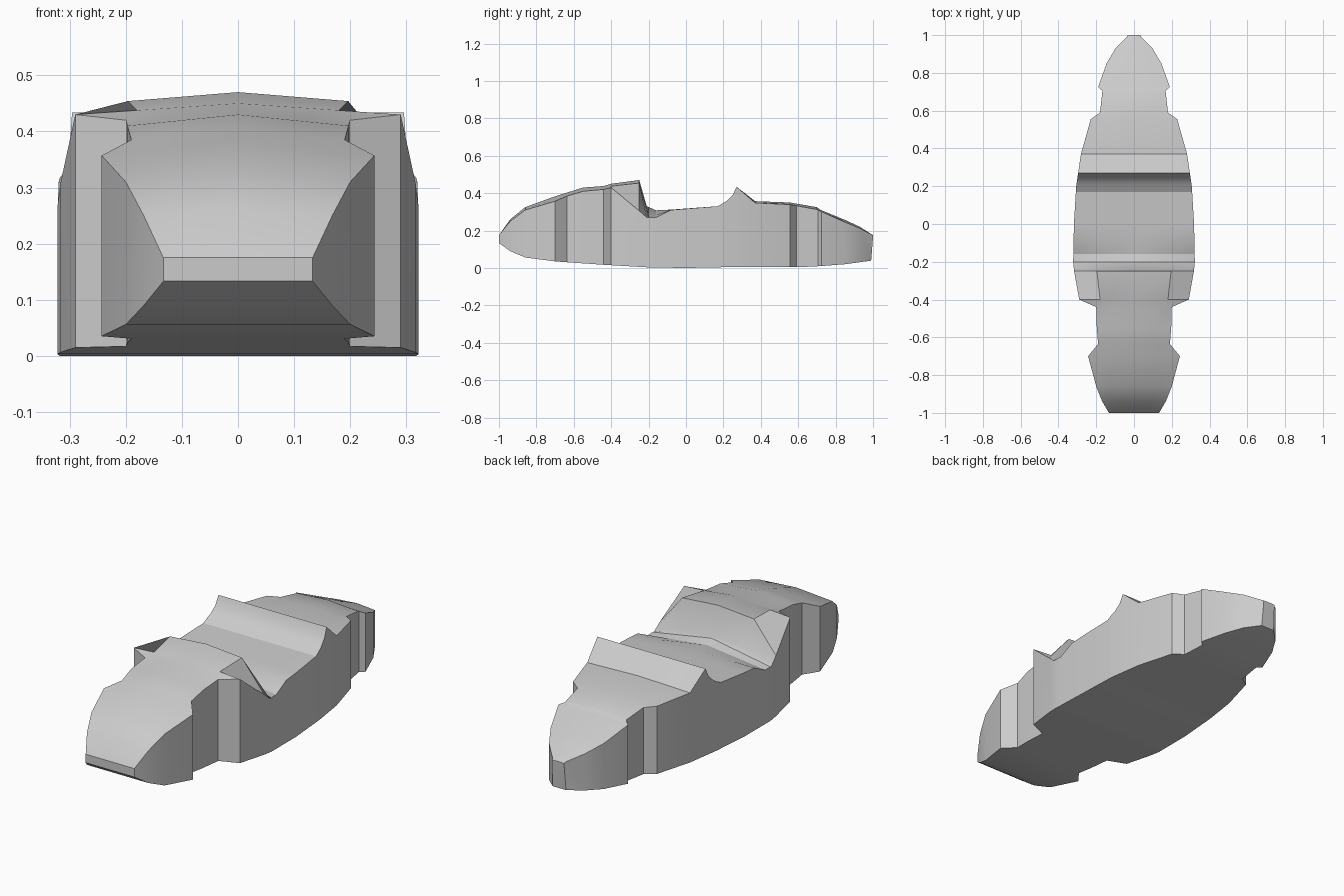
import bpy, bmesh

if "Cube" in bpy.data.objects:
    bpy.data.objects.remove(bpy.data.objects["Cube"])

# Outline curves along the length: (y, value)
HALF_WIDTH = [(-1, .133), (-.94, .168), (-.86, .2), (-.7, .243), (-.635, .19), (-.55, .197),
              (-.44, .2), (-.4, .29), (-.25, .317), (-.2, .322), (0, .318), (.2, .306),
              (.37, .281), (.555, .229), (.59, .18), (.705, .167), (.725, .19),
              (.85, .145), (.93, .098), (.99, .037), (1, .033)]
BOTTOM = [(-1, .133), (-.94, .09), (-.86, .056), (-.7, .035), (-.44, .017), (-.2, .003),
          (0, 0), (.2, .004), (.6, .004), (.72, .01), (.85, .02), (.99, .039), (1, .165)]
TOP_EDGE = [(-1, .175), (-.94, .25), (-.86, .31), (-.7, .357), (-.635, .385), (-.55, .41),
            (-.44, .42), (-.4, .43), (-.25, .305), (-.21, .27), (-.16, .27), (-.08, .31),
            (.17, .33), (.22, .36), (.25, .39), (.27, .434), (.37, .348), (.555, .339),
            (.7, .313), (.72, .303), (.85, .245), (.93, .212), (1, .174)]
TOP_MID = [(-1, .175), (-.94, .26), (-.86, .325), (-.7, .383), (-.55, .43), (-.44, .438),
           (-.4, .45), (-.25, .47), (-.21, .33), (-.16, .308), (-.08, .312),
           (.17, .33), (.22, .36), (.25, .39), (.27, .434), (.37, .357), (.555, .35),
           (.7, .325), (.72, .31), (.85, .257), (.93, .22), (1, .175)]
SHOULDER = .62  # where the canopy lip turns down, as a fraction of half width


def sample(curve, y):
    for (a, va), (b, vb) in zip(curve, curve[1:]):
        if y <= b:
            return va + (vb - va) * (y - a) / (b - a)
    return curve[-1][1]


def section(y):
    w, lo = sample(HALF_WIDTH, y), sample(BOTTOM, y)
    edge, mid = sample(TOP_EDGE, y), sample(TOP_MID, y)
    shoulder = mid + (edge - mid) * SHOULDER
    if -.4 < y < -.2:  # the canopy lip stays high up to the shoulder
        shoulder = mid - .016
    return [(-w, y, lo), (-w, y, edge), (-w * SHOULDER, y, shoulder), (0, y, mid),
            (w * SHOULDER, y, shoulder), (w, y, edge), (w, y, lo)]


# Hull: loft through every station, closed at nose and tail
stations = sorted({y for c in (HALF_WIDTH, BOTTOM, TOP_EDGE, TOP_MID) for y, _ in c})
bm = bmesh.new()
rings = [[bm.verts.new(p) for p in section(y)] for y in stations]
for r, s in zip(rings, rings[1:]):
    for i in range(len(r)):
        j = (i + 1) % len(r)
        bm.faces.new((r[i], r[j], s[j], s[i]))
bm.faces.new(rings[0])
bm.faces.new(rings[-1])
bmesh.ops.recalc_face_normals(bm, faces=bm.faces)
mesh = bpy.data.meshes.new("hull")
bm.to_mesh(mesh)
bm.free()
hull = bpy.data.objects.new("hull", mesh)
bpy.context.collection.objects.link(hull)
bpy.context.view_layer.objects.active = hull
hull.select_set(True)
bpy.ops.object.shade_smooth_by_angle(angle=0.45)
